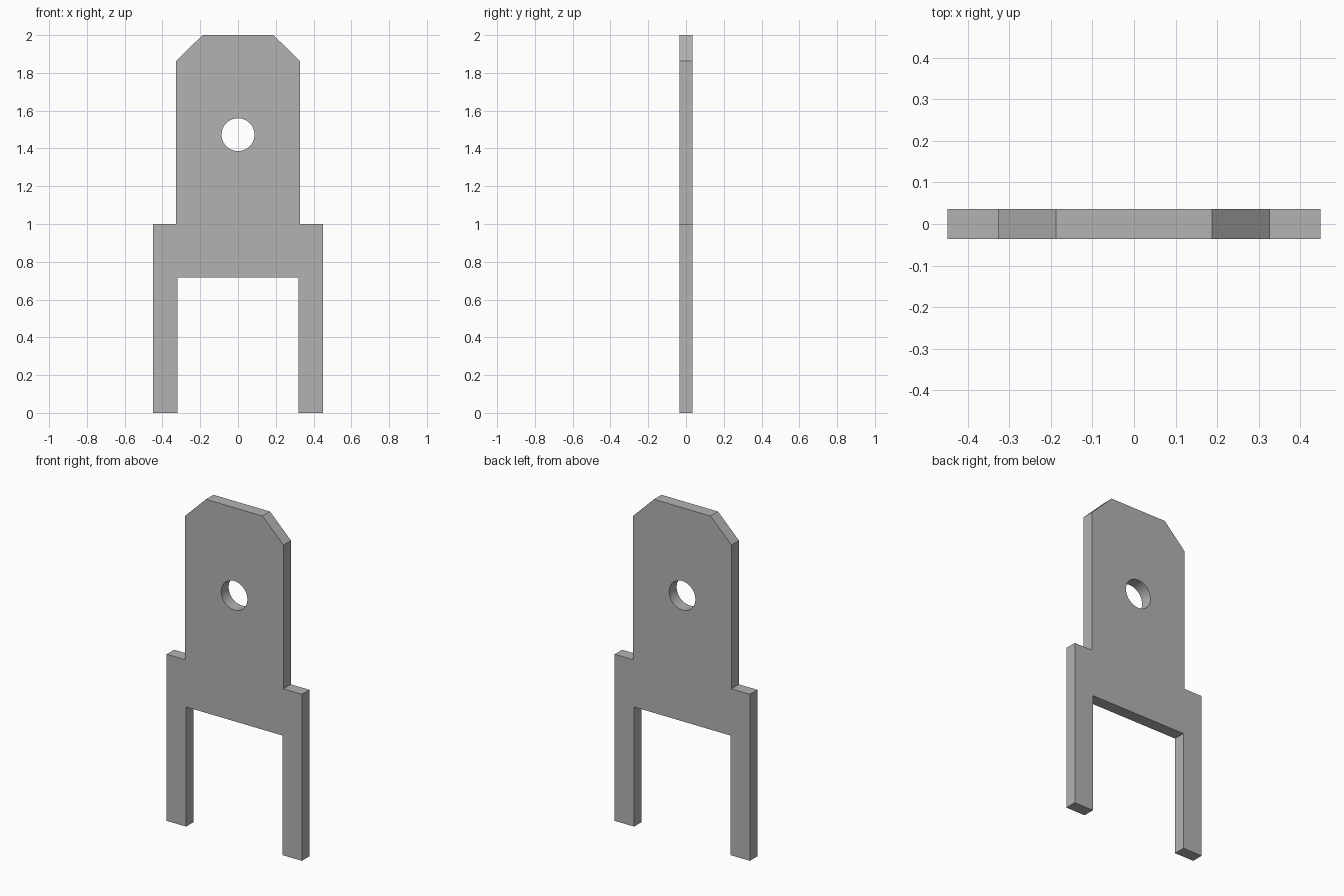
import bpy, bmesh, math

cube = bpy.data.objects.get("Cube")
if cube:
    bpy.data.objects.remove(cube, do_unlink=True)

THICKNESS = 0.071
HOLE_Z, HOLE_RADIUS, HOLE_SIDES = 1.473, 0.087, 48

# Plain grey metal
grey = bpy.data.materials.new("grey metal")
grey.use_nodes = True
colour = (0.45, 0.45, 0.45, 1.0)
grey.diffuse_color = colour
grey.node_tree.nodes["Principled BSDF"].inputs["Base Color"].default_value = colour

# Right half of the outline (x, z), top to bottom; the other half is mirrored
half = [(0.188, 2.0), (0.327, 1.863), (0.327, 1.0), (0.449, 1.0),
        (0.449, 0.0), (0.32, 0.0), (0.32, 0.718)]
outline = half + [(-x, z) for x, z in reversed(half)]

# Round mounting hole
hole = [(HOLE_RADIUS * math.cos(a), HOLE_Z + HOLE_RADIUS * math.sin(a))
        for a in (2 * math.pi * i / HOLE_SIDES for i in range(HOLE_SIDES))]


def add_loop(bm, points):
    """Add a closed ring of edges on the front plane."""
    verts = [bm.verts.new((x, -THICKNESS / 2, z)) for x, z in points]
    return [bm.edges.new((v, verts[(i + 1) % len(verts)]))
            for i, v in enumerate(verts)]


# Fill the outline around the hole, then extrude to the back
bm = bmesh.new()
edges = add_loop(bm, outline) + add_loop(bm, hole)
bmesh.ops.triangle_fill(bm, edges=edges, use_beauty=True, normal=(0, -1, 0))
extruded = bmesh.ops.extrude_face_region(bm, geom=bm.faces[:], use_keep_orig=True)
back = [g for g in extruded["geom"] if isinstance(g, bmesh.types.BMVert)]
bmesh.ops.translate(bm, verts=back, vec=(0, THICKNESS, 0))
bmesh.ops.recalc_face_normals(bm, faces=bm.faces[:])

mesh = bpy.data.meshes.new("terminal_tab")
bm.to_mesh(mesh)
bm.free()
mesh.materials.append(grey)
tab = bpy.data.objects.new("terminal_tab", mesh)
bpy.context.collection.objects.link(tab)

# Smooth the hole wall, keep all other edges sharp
bpy.ops.object.select_all(action="DESELECT")
tab.select_set(True)
bpy.context.view_layer.objects.active = tab
bpy.ops.object.shade_smooth_by_angle(angle=math.radians(30))
